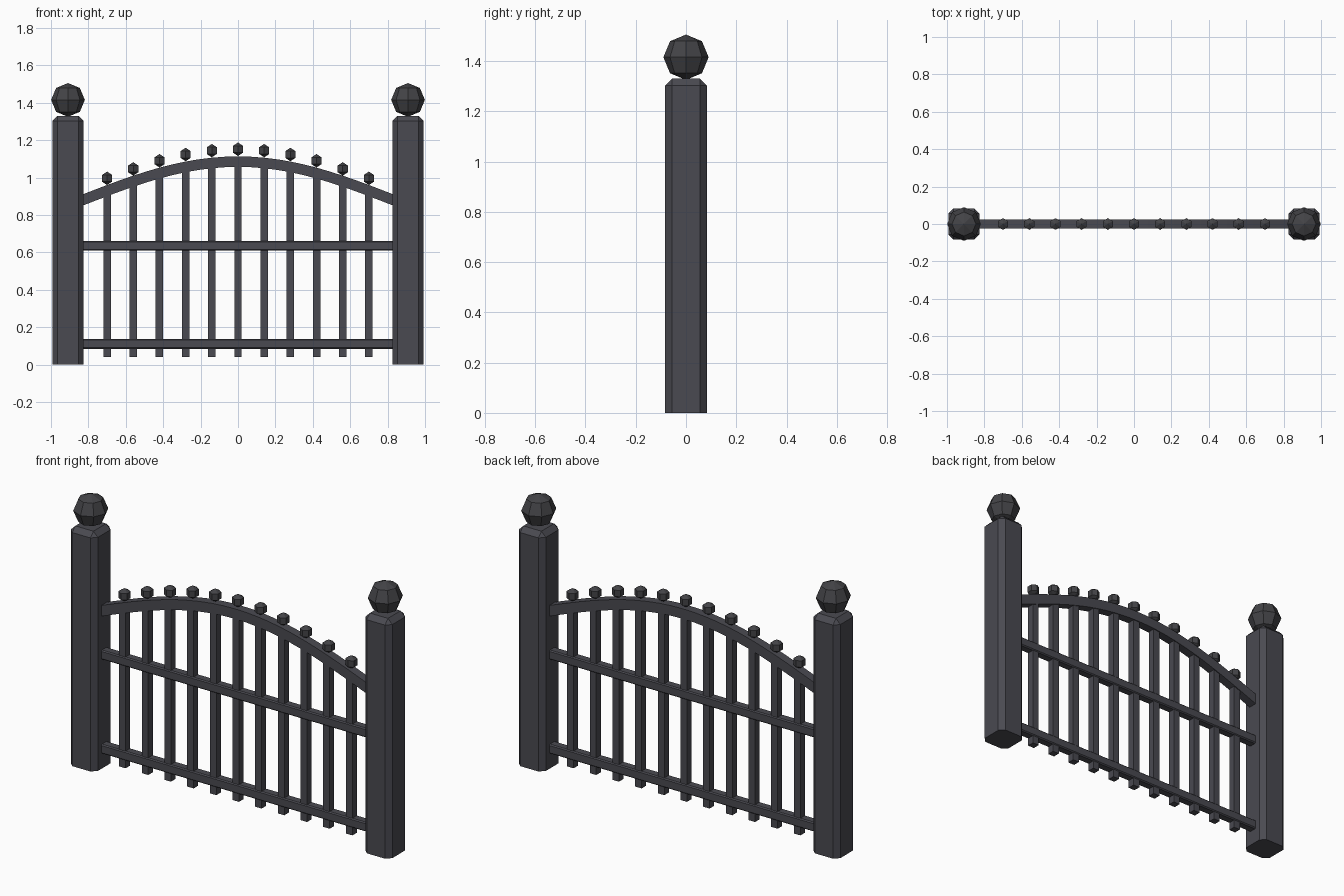
import bpy, math
from mathutils import Matrix

cube = bpy.data.objects.get("Cube")
if cube:
    bpy.data.objects.remove(cube, do_unlink=True)

import bmesh


def material(name, colour):
    m = bpy.data.materials.new(name)
    m.use_nodes = True
    m.diffuse_color = colour
    m.node_tree.nodes["Principled BSDF"].inputs["Base Color"].default_value = colour
    return m


iron = material("dark iron", (0.068, 0.068, 0.082, 1))
finial_iron = material("finial iron", (0.056, 0.056, 0.062, 1))


def finish(bm, name, mat):
    bmesh.ops.recalc_face_normals(bm, faces=bm.faces)
    mesh = bpy.data.meshes.new(name)
    bm.to_mesh(mesh)
    bm.free()
    mesh.materials.append(mat)
    ob = bpy.data.objects.new(name, mesh)
    bpy.context.collection.objects.link(ob)
    return ob


def box(name, x, width, depth, z0, z1, bevel=0, open_base=False):
    bm = bmesh.new()
    place = Matrix.Translation((x, 0, (z0 + z1) / 2)) @ Matrix.Diagonal((width, depth, z1 - z0, 1))
    bmesh.ops.create_cube(bm, size=1, matrix=place)
    if bevel:
        # Posts keep a flat foot: only the upright and top edges are chamfered
        edges = [e for e in bm.edges
                 if not open_base or any(v.co.z > z0 + 0.01 for v in e.verts)]
        bmesh.ops.bevel(bm, geom=edges, offset=bevel, segments=1, affect='EDGES')
    return finish(bm, name, iron)


def ball(name, x, z, radius, sides, rings):
    bm = bmesh.new()
    bmesh.ops.create_uvsphere(bm, u_segments=sides, v_segments=rings, radius=radius,
                              matrix=Matrix.Translation((x, 0, z)))
    return finish(bm, name, finial_iron)


SPAN = 0.83


def arch_z(x):
    return 0.88 + 0.205 * math.cos(math.pi / 2 * x / SPAN)


# Gate posts with faceted ball caps
for side, sign in (("left", 1), ("right", -1)):
    box(side + "_post", sign * 0.909, 0.166, 0.166, 0, 1.33, 0.027, True)
    ball(side + "_post_ball", sign * 0.909, 1.415, 0.09, 8, 4)

# Straight rails between the posts
for name, z in (("lower_rail", 0.11), ("middle_rail", 0.635)):
    box(name, 0, 2 * SPAN + 0.04, 0.05, z - 0.026, z + 0.026, 0.006)

# Arched top rail, a rectangular section swept along the curve
bm = bmesh.new()
steps = 24
rings = []
for i in range(steps + 1):
    x = (2 * i / steps - 1) * (SPAN + 0.01)
    slope = -0.205 * math.pi / 2 / SPAN * math.sin(math.pi / 2 * x / SPAN)
    half = 0.028
    n = math.hypot(1, slope)
    dx, dz = -slope / n * half, half / n
    rings.append([bm.verts.new((x + s * dx, y, arch_z(x) + s * dz))
                  for s, y in ((-1, -0.025), (-1, 0.025), (1, 0.025), (1, -0.025))])
for a, b in zip(rings, rings[1:]):
    for k in range(4):
        j = (k + 1) % 4
        bm.faces.new((a[k], a[j], b[j], b[k]))
bm.faces.new(rings[0])
bm.faces.new(rings[-1])
finish(bm, "arched_rail", iron)

# Pickets and the small finials above the arch
for i in range(-5, 6):
    x = i * 0.14
    box(f"picket_{i + 6}", x, 0.04, 0.04, 0.04, arch_z(x))
    ball(f"picket_finial_{i + 6}", x, arch_z(x) + 0.066, 0.036, 6, 3)
